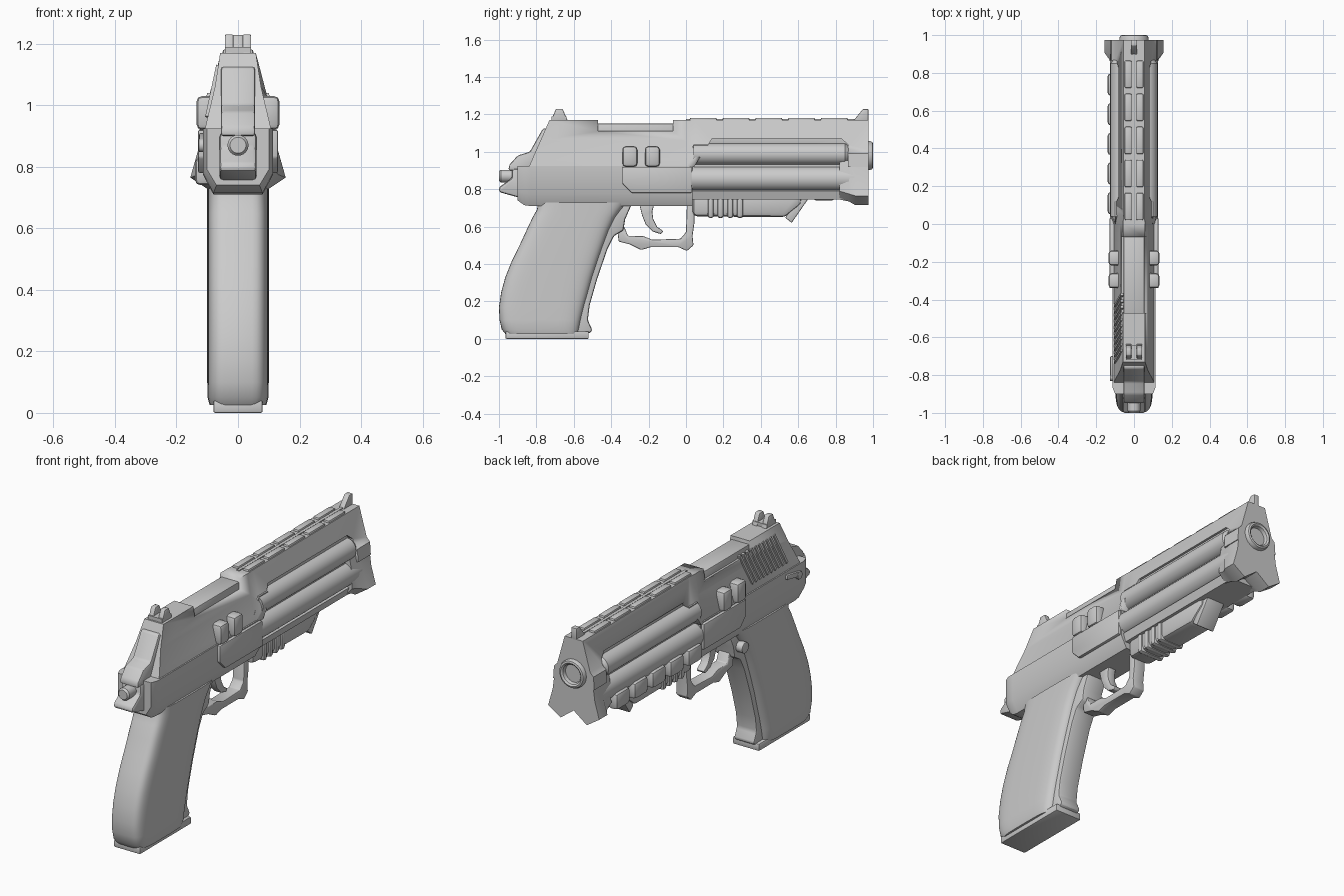
import bpy, bmesh, math
from mathutils import Matrix, Vector

if "Cube" in bpy.data.objects:
    bpy.data.objects.remove(bpy.data.objects["Cube"])

grey = bpy.data.materials.new("plain grey")
grey.diffuse_color = (0.6, 0.6, 0.6, 1)
grey.use_nodes = True
grey.node_tree.nodes["Principled BSDF"].inputs["Base Color"].default_value = grey.diffuse_color


def finish(name, bm, bevel=0.0, segs=2):
    bmesh.ops.recalc_face_normals(bm, faces=bm.faces)
    me = bpy.data.meshes.new(name)
    bm.to_mesh(me)
    bm.free()
    me.materials.append(grey)
    ob = bpy.data.objects.new(name, me)
    bpy.context.collection.objects.link(ob)
    bpy.ops.object.select_all(action='DESELECT')
    ob.select_set(True)
    bpy.context.view_layer.objects.active = ob
    if bevel:
        m = ob.modifiers.new("bevel", 'BEVEL')
        m.width, m.segments, m.limit_method = bevel, segs, 'ANGLE'
        bpy.ops.object.modifier_apply(modifier=m.name)
    bpy.ops.object.shade_smooth_by_angle(angle=math.radians(35))
    return ob


def loft(name, rings, bevel=0.0):
    """Skin equal-length rings of points and cap both ends."""
    bm = bmesh.new()
    vs = [[bm.verts.new(p) for p in r] for r in rings]
    n = len(vs[0])
    for a, b in zip(vs, vs[1:]):
        for i in range(n):
            bm.faces.new((a[i], a[(i + 1) % n], b[(i + 1) % n], b[i]))
    bm.faces.new(vs[0])
    bm.faces.new(vs[-1])
    return finish(name, bm, bevel)


def prism(name, pts, x0, x1, bevel=0.0):
    """Side profile (y, z) extruded from x0 to x1."""
    return loft(name, [[(x, y, z) for y, z in pts] for x in (x0, x1)], bevel)


def box(name, x0, x1, y0, y1, z0, z1, bevel=0.0):
    return prism(name, [(y0, z0), (y1, z0), (y1, z1), (y0, z1)], x0, x1, bevel)


def sym(half, y):
    """Mirrored cross-section; y is a number or a function of z."""
    f = y if callable(y) else (lambda z: y)
    other = [(-x, z) for x, z in reversed(half) if x > 0]
    return [(x, f(z), z) for x, z in half + other]


def tube(name, x, z, stations, n=32):
    """Lathe about a line parallel to y; stations are (y, radius)."""
    ang = [2 * math.pi * i / n for i in range(n)]
    return loft(name, [[(x + r * math.cos(a), y, z + r * math.sin(a)) for a in ang]
                       for y, r in stations])


def cut(ob, cutter):
    cutter.hide_render = True
    bpy.context.view_layer.objects.active = ob
    m = ob.modifiers.new("cut", 'BOOLEAN')
    m.operation, m.object, m.solver = 'DIFFERENCE', cutter, 'EXACT'
    bpy.ops.object.modifier_apply(modifier=m.name)
    bpy.data.objects.remove(cutter)


# Slide: slanted rear, wider front half, ejection port and side recesses
rear = [(.058, 1.17), (.075, 1.06), (.1, .955), (.108, .92)]
front = [(.055, 1.17), (.1, 1.01), (.12, .99), (.125, .92)]
slide = loft("slide", [sym(rear, lambda z: -.84 + (z - .92) * .44), sym(rear, 0),
                       sym(front, .05), sym(front, .975)])
cut(slide, box("port_cutter", -.2, .2, -.47, -.07, 1.11, 1.3))
recess = [(.03, .9), (.14, 1.07), (.83, 1.07), (.865, 1.04), (.865, .9)]
for s in (1, -1):
    cut(slide, prism("recess_cutter", recess, s * .07, s * .3))
box("chamber_hood", -.055, .055, -.48, -.06, 1.05, 1.15, .006)

# Top rib pads
box("top_spine", -.008, .008, 0, .9, 1.16, 1.175)
for i in range(5):
    y = .02 + i * .175
    for s in (1, -1):
        box("top_pad", s * .012, s * .05, y, y + .145, 1.16, 1.182, .008)

# Sights
for s in (1, -1):
    prism("rear_sight_ear", [(-.725, 1.16), (-.695, 1.23), (-.66, 1.23), (-.63, 1.16)],
          s * .014, s * .043, .005)
box("rear_sight_base", -.043, .043, -.72, -.64, 1.15, 1.19)
prism("front_sight", [(.89, 1.16), (.945, 1.228), (.975, 1.228), (.975, 1.16)], -.016, .016, .004)

# Slanted grip serrations on the left rear of the slide
for i in range(10):
    bm = bmesh.new()
    bmesh.ops.create_cube(bm, size=1)
    bm.transform(Matrix.Translation((-.081, -.7 + i * .033, 1.045))
                 @ Matrix.Rotation(math.radians(12), 4, 'Y')
                 @ Matrix.Rotation(math.radians(-20), 4, 'X')
                 @ Matrix.Diagonal((.016, .014, .18, 1)))
    finish("serration", bm)

# Rear frame
body = [(.114, .925), (.114, .775), (.08, .71)]
loft("frame", [sym([(.1, .925), (.1, .79), (.07, .74)], -.9),
               sym([(.114, .925), (.114, .78), (.08, .715)], -.865),
               sym(body, -.83), sym(body, .035)])
# Front frame with dust cover
cover = [(.08, .94), (.08, .8), (.1, .79), (.085, .745)]
loft("front_frame", [sym(cover, .03), sym(cover, .88)])

# Muzzle flange, flared with a notched underside
loft("muzzle_flange", [
    sym([(.105, .95), (.118, .88), (.12, .79), (.08, .745), (0, .775)], .82),
    sym([(.11, .955), (.125, .87), (.13, .775), (.08, .735), (0, .775)], .87),
    sym([(.115, .96), (.128, .86), (.155, .765), (.08, .715), (0, .775)], .905),
    sym([(.115, .96), (.128, .86), (.155, .765), (.08, .715), (0, .775)], .975)])
tube("muzzle", 0, .98, [(.9, .077), (.985, .077), (.997, .072), (1, .063),
                        (.993, .054), (.97, .048), (.88, .046)])

# Parts on both sides: long tubes, middle plate and tabs
plate = [(-.34, .92), (-.34, .83), (-.29, .78), (.03, .78), (.03, .92)]
for s in (1, -1):
    tube("upper_side_tube", s * .066, .988, [(.04, .058), (.85, .058), (.868, .045)])
    tube("lower_side_tube", s * .062, .856, [(.03, .066), (.9, .066)])
    prism("side_plate", plate, s * .09, s * .13, .006)
    prism("panel_shoulder", [(-.02, .92), (.04, .92), (.12, 1.04), (.04, 1.04)],
          s * .06, s * .1)
    for y in (-.34, -.22):
        box("side_tab", s * .06, s * .135, y, y + .08, .92, 1.03, .018)

# Raised blocks on the lower left
for i in range(5):
    y = .05 + i * .157
    box("left_block", -.08, -.14, y, y + .12, .74, .83, .018)

# Under-barrel light with ribs and angled lens plate
prism("light_body", [(.035, .655), (.53, .65), (.62, .72), (.62, .79), (.035, .79)],
      -.068, .068, .025)
for i in range(4):
    y = .115 + i * .052
    box("light_rib", -.078, .078, y, y + .035, .645, .782, .016)
prism("lens_plate", [(.53, .648), (.565, .62), (.655, .75), (.62, .775)], -.055, .055, .006)

# Trigger guard and trigger
guard = [(.045, .72), (.045, .62), (.035, .55), (.04, .5), (.005, .47), (-.04, .49), (-.19, .49),
         (-.24, .475), (-.3, .505), (-.36, .52), (-.37, .6), (-.33, .6), (-.31, .55),
         (-.23, .55), (-.18, .53), (-.03, .535), (0, .57), (.005, .72)]
prism("trigger_guard", guard, -.035, .035, .006)
trigger = [(-.25, .72), (-.235, .66), (-.215, .61), (-.18, .575), (-.135, .56), (-.12, .575),
           (-.155, .6), (-.175, .64), (-.18, .68), (-.17, .72)]
prism("trigger", trigger, -.024, .024, .006)

# Grip: rounded sections stacked upwards as (z, back, front, half width)
grip = [(.025, -.965, -.575, .092), (.05, -.985, -.57, .099), (.1, -.997, -.56, .1),
        (.17, -1, -.543, .1), (.25, -.988, -.52, .1), (.33, -.966, -.498, .1),
        (.42, -.93, -.468, .1), (.5, -.89, -.44, .1), (.58, -.853, -.41, .1),
        (.65, -.82, -.375, .1), (.69, -.797, -.345, .1), (.73, -.79, -.31, .1)]


def rounded(z, y0, y1, w, n=40):
    pts = []
    for i in range(n):
        a = 2 * math.pi * i / n
        c, s = math.cos(a), math.sin(a)
        pts.append((w * math.copysign(abs(c) ** .42, c),
                    (y0 + y1) / 2 + (y1 - y0) / 2 * math.copysign(abs(s) ** .42, s), z))
    return pts


loft("grip", [rounded(*g) for g in grip])
strap = [(-.62, .03), (-.515, .03), (-.5, .045), (-.525, .1), (-.515, .18), (-.475, .32),
         (-.42, .48), (-.385, .55), (-.335, .58), (-.325, .64), (-.29, .72), (-.5, .72)]
prism("grip_front_strap", strap, -.062, .062, .016)
box("magazine_base", -.08, .08, -.965, -.52, 0, .04, .006)

# Magazine button and safety lever on the left
for name, y, z, r, x0, x1 in (("magazine_button", -.375, .63, .03, -.05, -.1),
                              ("safety_pivot", -.81, .87, .022, -.1, -.128)):
    ring = [2 * math.pi * i / 20 for i in range(20)]
    prism(name, [(y + r * math.cos(a), z + r * math.sin(a)) for a in ring], x0, x1, .004)
prism("safety_lever", [(-.82, .86), (-.7, .885), (-.7, .91), (-.82, .89)], -.1, -.126, .004)

# Rear: hammer block, tail and knob
prism("hammer_block", [(-.8, .9), (-.95, .9), (-.945, .93), (-.9, .98), (-.835, 1),
                       (-.765, 1.125), (-.7, 1.125)], -.056, .056, .01)
prism("tail", [(-.85, .91), (-.93, .91), (-.93, .86), (-1, .81), (-1, .785), (-.9, .757),
               (-.85, .757)], -.06, .06, .02)
tube("rear_knob", 0, .87, [(-.9, .034), (-.99, .034), (-1, .026)], 24)
